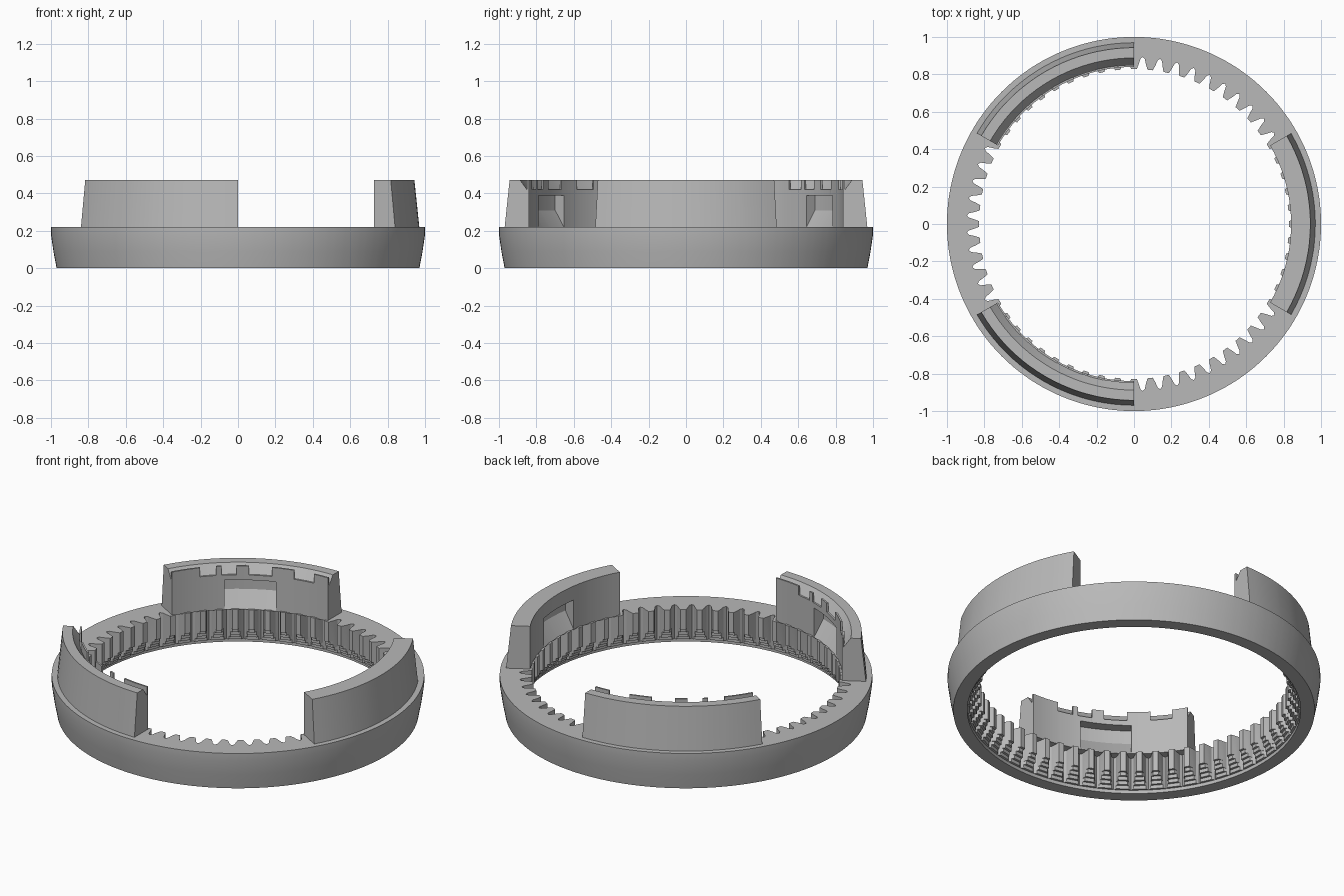
import bpy, bmesh
from math import radians, sin, cos, pi

cube = bpy.data.objects.get("Cube")
if cube:
    bpy.data.objects.remove(cube, do_unlink=True)

grey = bpy.data.materials.new("neutral grey")
grey.use_nodes = True
colour = (0.48, 0.48, 0.48, 1)
grey.diffuse_color = colour
grey.node_tree.nodes["Principled BSDF"].inputs["Base Color"].default_value = colour


def polar(r, a, z):
    return (r * cos(a), r * sin(a), z)


def finish(bm, name):
    """Clean the mesh and turn it into a shaded object."""
    bmesh.ops.remove_doubles(bm, verts=bm.verts, dist=1e-5)
    bmesh.ops.recalc_face_normals(bm, faces=bm.faces)
    mesh = bpy.data.meshes.new(name)
    bm.to_mesh(mesh)
    bm.free()
    mesh.materials.append(grey)
    obj = bpy.data.objects.new(name, mesh)
    bpy.context.collection.objects.link(obj)
    bpy.ops.object.select_all(action='DESELECT')
    obj.select_set(True)
    bpy.context.view_layer.objects.active = obj
    bpy.ops.object.shade_smooth_by_angle(angle=radians(25))
    return obj


def bridge(bm, a, b, closed):
    n = len(a)
    for i in range(n if closed else n - 1):
        j = (i + 1) % n
        bm.faces.new((a[i], a[j], b[j], b[i]))


# Ring gear: toothed inside, flared outside, stepped relief under the teeth
TEETH, ROOT, TIP = 60, 0.895, 0.828
RING_TOP = 0.22
tooth = [(-1.0, TIP), (1.0, TIP), (1.7, 0.855), (2.2, ROOT - 0.012),
         (3.0, ROOT), (3.8, ROOT - 0.012), (4.3, 0.855)]
outline = [(radians(k * 360 / TEETH + d), r) for k in range(TEETH) for d, r in tooth]

STEPS, RELIEF = 5, 0.1
inner_levels = [(0, ROOT)]
for s in range(STEPS):
    z = (s + 1) * RELIEF / STEPS
    limit = ROOT + (TIP - ROOT) * (s + 1) / STEPS
    inner_levels += [(z, inner_levels[-1][1]), (z, limit)]
inner_levels.append((RING_TOP, TIP))
outer_levels = [(RING_TOP, 1.0), (0.18, 1.0), (0.09, 0.987), (0, 0.97)]

bm = bmesh.new()
loops = [[bm.verts.new(polar(max(r, limit), a, z)) for a, r in outline]
         for z, limit in inner_levels]
loops += [[bm.verts.new(polar(r, a, z)) for a, _ in outline] for z, r in outer_levels]
for a, b in zip(loops, loops[1:] + loops[:1]):
    bridge(bm, a, b, True)
finish(bm, "ring_gear")


# Raised arc walls, swept from a section that changes along the arc
WALL_IN, WALL_TOP, LEDGE = 0.84, 0.473, 0.42
GAPS = [(6, 14), (22.5, 31), (35.5, 41), (43, 49)]
WINDOW = (21, 40)


def inside(a, spans):
    return any(lo < a < hi for lo, hi in spans)


def section(a, grooved):
    pocket = 0.9 if inside(a, [WINDOW]) else WALL_IN
    if grooved:
        lug = LEDGE if inside(a, GAPS) else WALL_TOP
        crest = [(0.888, WALL_TOP), (WALL_IN + 0.01, LEDGE),
                 (WALL_IN + 0.01, lug), (WALL_IN, lug)]
    else:
        crest = [(WALL_IN, WALL_TOP)]
    return ([(0.97, 0.215), (0.943, WALL_TOP)] + crest +
            [(WALL_IN, 0.39), (pocket, 0.39), (pocket, 0.31),
             (WALL_IN, RING_TOP), (WALL_IN, 0.215)])


def arc_wall(name, start, grooved):
    breaks = sorted({e for span in GAPS + [WINDOW] for e in span} |
                    set(range(0, 61, 3)))
    bm = bmesh.new()
    rows = []
    for lo, hi in zip(breaks, breaks[1:]):
        profile = section((lo + hi) / 2, grooved)
        for a in (lo, hi):
            rows.append([bm.verts.new(polar(r, radians(start + a), z)) for r, z in profile])
    for a, b in zip(rows, rows[1:]):
        bridge(bm, a, b, True)
    bm.faces.new(rows[0])
    bm.faces.new(rows[-1])
    return finish(bm, name)


arc_wall("left_plain_wall", -30, False)
arc_wall("back_grooved_wall", 90, True)
arc_wall("front_grooved_wall", 210, True)
